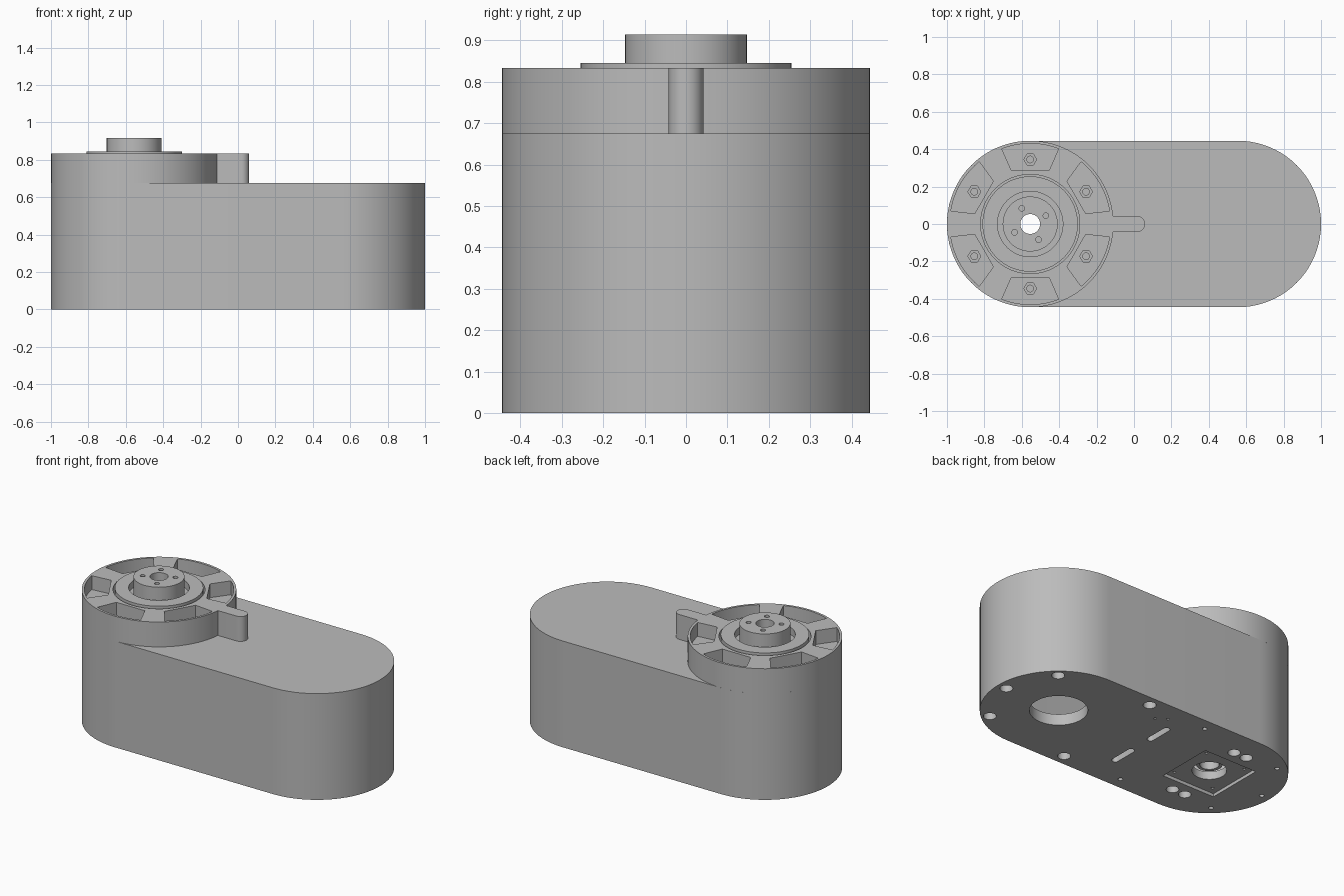
import bpy
import bmesh
from math import cos, sin, pi, asin, radians

cube = bpy.data.objects.get("Cube")
if cube:
    bpy.data.objects.remove(cube, do_unlink=True)

grey = bpy.data.materials.new("plain grey")
grey.use_nodes = True
colour = (0.5, 0.5, 0.5, 1)
grey.diffuse_color = colour
grey.node_tree.nodes["Principled BSDF"].inputs["Base Color"].default_value = colour

R = 0.445        # end radius
C = 0.555        # distance of each end centre from the middle
BASE_TOP, HOUSING_TOP = 0.675, 0.833


def arc(cx, cy, r, start, end, steps):
    return [(cx + r * cos(start + (end - start) * i / steps),
             cy + r * sin(start + (end - start) * i / steps)) for i in range(steps + 1)]


def circle(cx, cy, r, sides=32):
    return arc(cx, cy, r, 0, 2 * pi, sides)[:-1]


def stadium(r, half):
    return arc(half, 0, r, -pi / 2, pi / 2, 40) + arc(-half, 0, r, pi / 2, 1.5 * pi, 40)


def rectangle(cx, cy, hx, hy):
    return [(cx - hx, cy - hy), (cx + hx, cy - hy), (cx + hx, cy + hy), (cx - hx, cy + hy)]


def prism(name, profile, z0, z1):
    """Extrude a flat outline from z0 up to z1."""
    bm = bmesh.new()
    face = bm.faces.new([bm.verts.new((x, y, z0)) for x, y in profile])
    top = bmesh.ops.extrude_face_region(bm, geom=[face])["geom"]
    bmesh.ops.translate(bm, vec=(0, 0, z1 - z0),
                        verts=[v for v in top if isinstance(v, bmesh.types.BMVert)])
    bmesh.ops.recalc_face_normals(bm, faces=bm.faces)
    mesh = bpy.data.meshes.new(name)
    bm.to_mesh(mesh)
    bm.free()
    mesh.materials.append(grey)
    obj = bpy.data.objects.new(name, mesh)
    bpy.context.collection.objects.link(obj)
    return obj


def cut(obj, profile, z0, z1):
    """Subtract an extruded outline from a part."""
    cutter = prism("cutter", profile, z0, z1)
    cutter.hide_render = True
    mod = obj.modifiers.new("cut", 'BOOLEAN')
    mod.operation = 'DIFFERENCE'
    mod.solver = 'EXACT'
    mod.object = cutter
    bpy.context.view_layer.objects.active = obj
    bpy.ops.object.modifier_apply(modifier=mod.name)
    bpy.data.objects.remove(cutter, do_unlink=True)


def smooth(obj):
    bpy.ops.object.select_all(action='DESELECT')
    obj.select_set(True)
    bpy.context.view_layer.objects.active = obj
    bpy.ops.object.shade_smooth_by_angle(angle=radians(30))


# Hollow base with a closed floor
base = prism("base", stadium(R, C), 0, BASE_TOP)
cut(base, stadium(R - 0.04, C), 0.07, 0.62)
cut(base, circle(-C, 0, 0.2, 48), 0.6, 0.7)

# Floor openings: access hole, square seat with shaft hole, slots
cut(base, circle(C, 0, 0.165, 48), -0.05, 0.1)
cut(base, rectangle(-C, 0, 0.185, 0.185), -0.05, 0.02)
cut(base, circle(-C, 0, 0.098, 48), -0.05, 0.1)
for side in (-1, 1):
    y = side * 0.155
    slot = arc(-0.05, y + 0.07, 0.02, 0, pi, 8) + arc(-0.05, y - 0.07, 0.02, pi, 2 * pi, 8)
    cut(base, slot, -0.05, 0.1)

# Screw holes in the floor
wide_holes = [(0.94, 0)]
small_holes = [(-0.94, 0)]
for side in (-1, 1):
    wide_holes += [(0.81, side * 0.3), (0.2, side * 0.375)]
    small_holes += [(-0.81, side * 0.29), (-0.21, side * 0.37)]
    # overlapping cable holes
    for x in (-0.51, -0.6):
        cut(base, circle(x, side * 0.27, 0.036), -0.05, 0.045)
    for x in (-C - 0.14, -C + 0.14):
        cut(base, circle(x, side * 0.14, 0.009, 12), -0.05, 0.05)
for x, y in wide_holes:
    cut(base, circle(x, y, 0.037), -0.05, 0.045)
for x, y in small_holes:
    cut(base, circle(x, y, 0.014, 16), -0.05, 0.045)
for x, y in ((0.08, 0.28), (0.02, 0.32)):
    cut(base, circle(x, y, 0.008, 12), -0.05, 0.045)

# Round housing with a pointer tab
TAB = 0.042
a = asin(TAB / R)
outline = arc(-C, 0, R, a, 2 * pi - a, 96) + arc(0.06 - TAB, 0, TAB, -pi / 2, pi / 2, 16)
housing = prism("housing", outline, BASE_TOP, HOUSING_TOP)
cut(housing, circle(-C, 0, 0.265, 64), 0.76, 0.9)
cut(housing, circle(-C, 0, 0.2, 48), 0.6, 0.8)

# Six wedge pockets with hexagonal nut seats
spread = asin(0.152 / 0.43)
wedge = [(0.285, -0.1)] + arc(0, 0, 0.43, -spread, spread, 10) + [(0.285, 0.1)]
for i in range(6):
    t = pi / 6 + i * pi / 3
    c, s = cos(t), sin(t)
    cut(housing, [(-C + x * c - y * s, x * s + y * c) for x, y in wedge], 0.745, 0.9)
    nx, ny = -C + 0.345 * c, 0.345 * s
    cut(housing, circle(nx, ny, 0.034, 6), 0.72, 0.78)
    cut(housing, circle(nx, ny, 0.018, 16), 0.69, 0.78)

# Bearing flange
flange = prism("bearing_flange", circle(-C, 0, 0.255, 64), 0.765, 0.845)
cut(flange, circle(-C, 0, 0.175, 48), 0.8, 0.9)
cut(flange, circle(-C, 0, 0.1, 48), 0.7, 0.85)

# Output hub with four screw holes
hub = prism("output_hub", circle(-C, 0, 0.147, 64), 0.77, 0.915)
cut(hub, circle(-C, 0, 0.053, 32), 0.7, 1)
for i in range(4):
    t = radians(28) + i * pi / 2
    cut(hub, circle(-C + 0.095 * cos(t), 0.095 * sin(t), 0.015, 16), 0.8, 1)

# Hollow shaft below the hub
shaft = prism("hollow_shaft", circle(-C, 0, 0.075, 40), 0.06, 0.775)
cut(shaft, circle(-C, 0, 0.055, 32), 0, 1)

for part in (base, housing, flange, hub, shaft):
    smooth(part)
